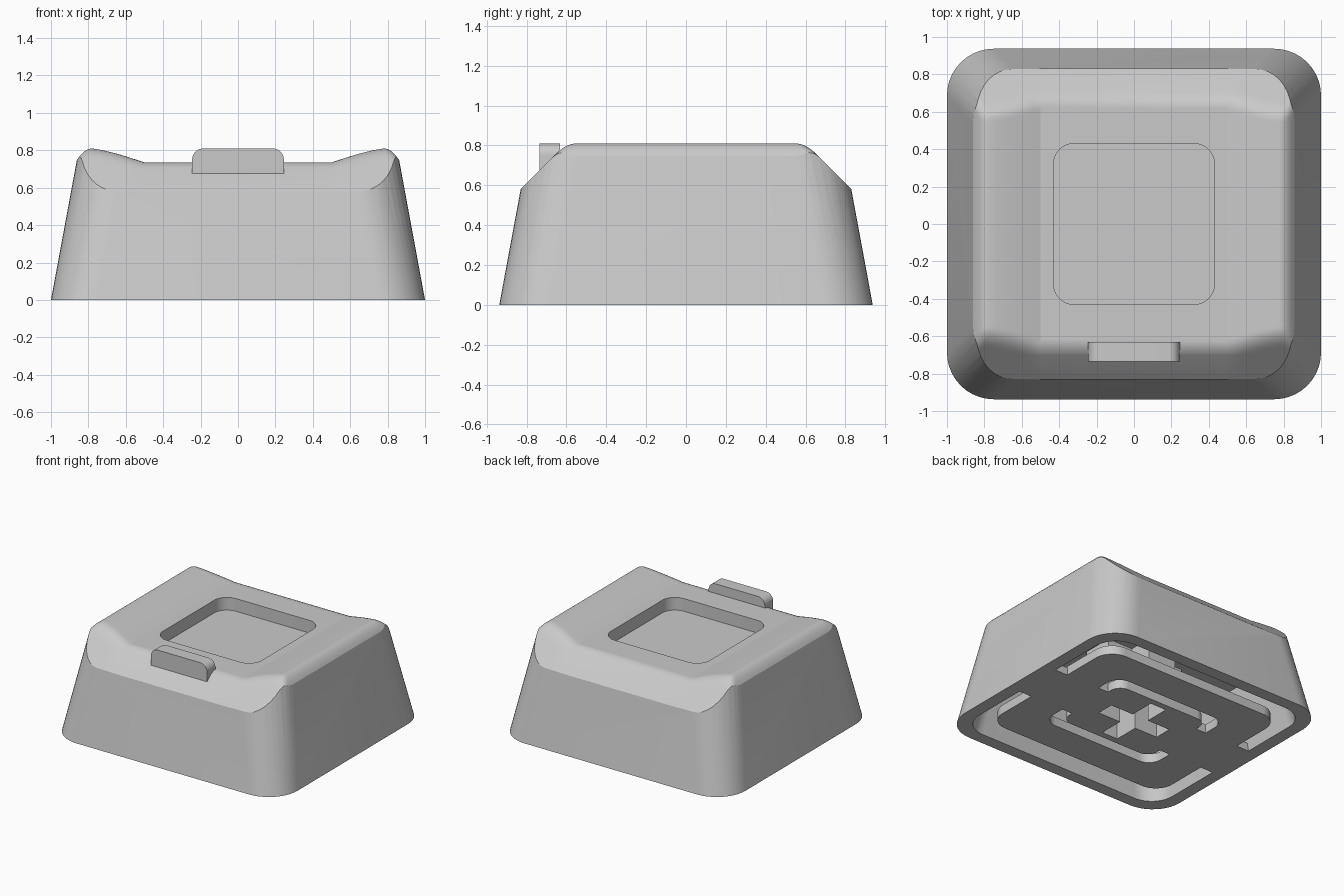
import bpy
import bmesh
import math

cube = bpy.data.objects.get("Cube")
if cube:
    bpy.data.objects.remove(cube)

grey = bpy.data.materials.new("plain grey")
grey.use_nodes = True
grey.diffuse_color = (0.59, 0.59, 0.59, 1)
grey.node_tree.nodes["Principled BSDF"].inputs["Base Color"].default_value = (0.59, 0.59, 0.59, 1)


def make_object(name, bm):
    bmesh.ops.recalc_face_normals(bm, faces=bm.faces)
    mesh = bpy.data.meshes.new(name)
    bm.to_mesh(mesh)
    bm.free()
    mesh.materials.append(grey)
    obj = bpy.data.objects.new(name, mesh)
    bpy.context.collection.objects.link(obj)
    return obj


def rounded_outline(hx, hy, r, steps=10):
    """Counter-clockwise rounded rectangle."""
    points = []
    for quarter, (sx, sy) in enumerate([(1, 1), (-1, 1), (-1, -1), (1, -1)]):
        for i in range(steps + 1):
            a = math.pi / 2 * (quarter + i / steps)
            points.append((sx * (hx - r) + r * math.cos(a), sy * (hy - r) + r * math.sin(a)))
    return points


def rounded_block(name, hx, hy, r, z0, z1, taper=0):
    """Rounded block whose half sizes shrink by taper per unit of height."""
    bm = bmesh.new()
    rings = []
    for z in (z0, z1):
        outline = rounded_outline(hx - taper * z, hy - taper * z, r)
        rings.append([bm.verts.new((x, y, z)) for x, y in outline])
    low, high = rings
    for i in range(len(low)):
        j = (i + 1) % len(low)
        bm.faces.new((low[i], low[j], high[j], high[i]))
    bm.faces.new(low)
    bm.faces.new(high)
    return make_object(name, bm)


def box(name, hx, hy, z0, z1):
    bm = bmesh.new()
    bmesh.ops.create_cube(bm, size=1)
    for v in bm.verts:
        v.co = (v.co.x * 2 * hx, v.co.y * 2 * hy, z0 if v.co.z < 0 else z1)
    return make_object(name, bm)


def combine(target, tool, operation):
    mod = target.modifiers.new("cut", "BOOLEAN")
    mod.operation = operation
    mod.solver = "EXACT"
    mod.object = tool
    bpy.context.view_layer.objects.active = target
    bpy.ops.object.modifier_apply(modifier=mod.name)
    bpy.data.objects.remove(tool)


def smooth(obj, degrees):
    bpy.ops.object.select_all(action="DESELECT")
    obj.select_set(True)
    bpy.context.view_layer.objects.active = obj
    bpy.ops.object.shade_smooth_by_angle(angle=math.radians(degrees))


def top_height(x, y):
    """Dished top across x, sloping off at front and back with a soft blend."""
    x, y = abs(x), abs(y)
    t = max(0, (x - 0.5) / 0.28)
    dish = 0.735 + 0.075 * (1.25 * t - 0.25 * t ** 3)
    if x > 0.78:
        dish = 0.81 - 9.4 * (x - 0.78) ** 2
    slope = 1.41 - y
    blend = 0.05
    h = max(blend - abs(dish - slope), 0) / blend
    return min(dish, slope) - h * h * blend / 4


def mirrored(values):
    return [-v for v in reversed(values)] + values


def dished_solid():
    xs = mirrored([0.5 + 0.04 * i for i in range(7)] + [0.78 + 0.01 * i for i in range(10)] + [1.1])
    ys = mirrored([0.52 + 0.01 * i for i in range(19)] + [1.1])
    bm = bmesh.new()
    rows = [[bm.verts.new((x, y, top_height(x, y))) for x in xs] for y in ys]
    for j in range(len(ys) - 1):
        for i in range(len(xs) - 1):
            bm.faces.new((rows[j][i], rows[j][i + 1], rows[j + 1][i + 1], rows[j + 1][i]))
    # close the sides and bottom well outside the body
    rim = [e for e in bm.edges if e.is_boundary]
    for item in bmesh.ops.extrude_edge_only(bm, edges=rim)["geom"]:
        if isinstance(item, bmesh.types.BMVert):
            item.co.z = -1
    bmesh.ops.holes_fill(bm, edges=[e for e in bm.edges if e.is_boundary])
    return make_object("top_shape", bm)


# Tapered body with dished top
cap_body = rounded_block("cap_body", 1.0, 0.937, 0.25, 0, 0.95, taper=0.185)
combine(cap_body, dished_solid(), "INTERSECT")

# Rounded square recess in the top
combine(cap_body, rounded_block("recess", 0.43, 0.43, 0.11, 0.635, 1.0), "DIFFERENCE")

# Hollow inside, leaving a thin base plate on two bridges and a cross-shaped post
hollow = rounded_block("hollow", 0.9, 0.84, 0.19, -0.1, 0.5, taper=0.185)
combine(hollow, rounded_block("plate", 0.79, 0.67, 0.15, -0.2, 0.07), "DIFFERENCE")
combine(hollow, box("bridge", 1.2, 0.2, -0.3, 0.06), "DIFFERENCE")
for hx, hy in ((0.34, 0.12), (0.12, 0.31)):
    combine(hollow, box("post", hx, hy, -0.4, 0.7), "DIFFERENCE")
combine(cap_body, hollow, "DIFFERENCE")

# Pair of C-shaped slots through the plate
slots = rounded_block("slots", 0.5, 0.41, 0.11, -0.1, 0.2)
combine(slots, rounded_block("core", 0.41, 0.32, 0.09, -0.2, 0.3), "DIFFERENCE")
combine(slots, box("slot_gap", 1.2, 0.2, -0.3, 0.4), "DIFFERENCE")
combine(cap_body, slots, "DIFFERENCE")

# Cross-shaped stem socket
for hx, hy in ((0.27, 0.07), (0.07, 0.27)):
    combine(cap_body, box("socket", hx, hy, -0.1, 0.4), "DIFFERENCE")
smooth(cap_body, 17)

# Raised homing bar on the front slope
upper_outline = [(x, z) for x, z in rounded_outline(0.245, 0.135, 0.06) if z > 0]
bm = bmesh.new()
face = bm.faces.new([bm.verts.new((x, -0.735, 0.675 + z))
                     for x, z in [(0.245, 0)] + upper_outline + [(-0.245, 0)]])
bm.faces.ensure_lookup_table()
for item in bmesh.ops.extrude_face_region(bm, geom=[face], use_keep_orig=True)["geom"]:
    if isinstance(item, bmesh.types.BMVert):
        item.co.y = -0.632
homing_bar = make_object("homing_bar", bm)
smooth(homing_bar, 30)
